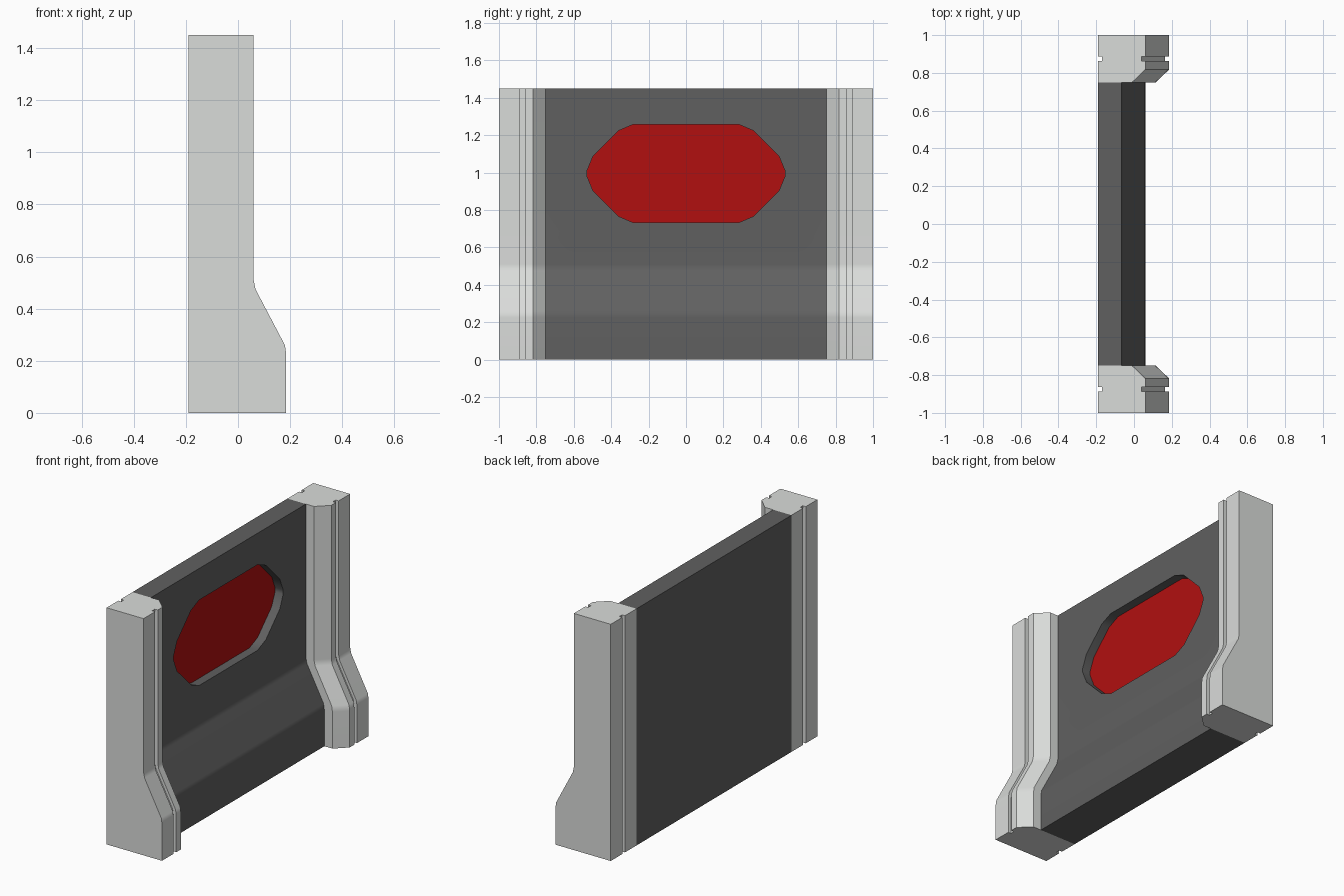
import bpy, bmesh, math

if "Cube" in bpy.data.objects:
    bpy.data.objects.remove(bpy.data.objects["Cube"])

BACK = -0.19
HEIGHT = 1.45
# Front outline of the posts: (x, z), with softened bends
PROFILE = [(0.185, 0), (0.185, 0.225), (0.180, 0.26), (0.067, 0.475), (0.06, 0.51), (0.06, HEIGHT)]


def material(name, rgb):
    m = bpy.data.materials.new(name)
    m.diffuse_color = (*rgb, 1)
    m.use_nodes = True
    m.node_tree.nodes["Principled BSDF"].inputs["Base Color"].default_value = m.diffuse_color
    return m


concrete = material("light_concrete", (0.70, 0.715, 0.70))
dark = material("dark_panel", (0.117, 0.117, 0.117))
red = material("red_paint", (0.44, 0.005, 0.005))


def loft(name, rings, mats):
    """Skin a list of equal closed rings and cap both ends."""
    bm = bmesh.new()
    vs = [[bm.verts.new(p) for p in ring] for ring in rings]
    n = len(vs[0])
    for a, b in zip(vs, vs[1:]):
        for i in range(n):
            j = (i + 1) % n
            bm.faces.new((a[i], a[j], b[j], b[i]))
    bm.faces.new(vs[0])
    bm.faces.new(vs[-1])
    bmesh.ops.recalc_face_normals(bm, faces=bm.faces)
    me = bpy.data.meshes.new(name)
    bm.to_mesh(me)
    bm.free()
    for m in mats:
        me.materials.append(m)
    ob = bpy.data.objects.new(name, me)
    bpy.context.collection.objects.link(ob)
    return ob


def activate(ob):
    bpy.ops.object.select_all(action='DESELECT')
    ob.select_set(True)
    bpy.context.view_layer.objects.active = ob


def smooth(ob):
    activate(ob)
    bpy.ops.object.shade_smooth_by_angle(angle=math.radians(30))
    w = ob.modifiers.new("flat_fields", 'WEIGHTED_NORMAL')
    w.keep_sharp = True


# Posts: chamfered inner corner, a groove down the front and the back
def post_ring(front, z, side):
    section = [(front - 0.07, 0.75), (front, 0.817), (front, 0.862), (front - 0.02, 0.862),
               (front - 0.02, 0.888), (front, 0.888), (front, 1.0),
               (BACK, 1.0), (BACK, 0.888), (BACK + 0.02, 0.888),
               (BACK + 0.02, 0.862), (BACK, 0.862), (BACK, 0.75)]
    return [(x, side * y, z) for x, y in section]


for label, side in (("front_post", -1), ("rear_post", 1)):
    smooth(loft(label, [post_ring(x, z, side) for x, z in PROFILE], [concrete]))

# Panel: same outline, set back between the posts
panel = loft("wall_panel",
             [[(x - 0.125, -0.75, z), (x - 0.125, 0.75, z), (BACK, 0.75, z), (BACK, -0.75, z)]
              for x, z in PROFILE], [dark, red])

# Recess cutter: long shape with clipped corners, mirrored from one quarter
FLOOR = -0.12
quarter = [(0.53, 0.013), (0.497, 0.092), (0.362, 0.228), (0.283, 0.262)]
half = quarter + [(-y, z) for y, z in reversed(quarter)]
outline = half + [(-y, -z) for y, z in half]
cutter = loft("recess_cutter", [[(x, y, 0.995 + z) for y, z in outline] for x in (FLOOR, 0.1)], [dark])
cutter.hide_render = True
activate(panel)
cut = panel.modifiers.new("recess", 'BOOLEAN')
cut.operation = 'DIFFERENCE'
cut.solver = 'EXACT'
cut.object = cutter
bpy.ops.object.modifier_apply(modifier=cut.name)
bpy.data.objects.remove(cutter)

# Recess floor is red
for f in panel.data.polygons:
    f.material_index = 1 if f.normal.x > 0.9 and abs(f.center.x - FLOOR) < 0.005 else 0
smooth(panel)
